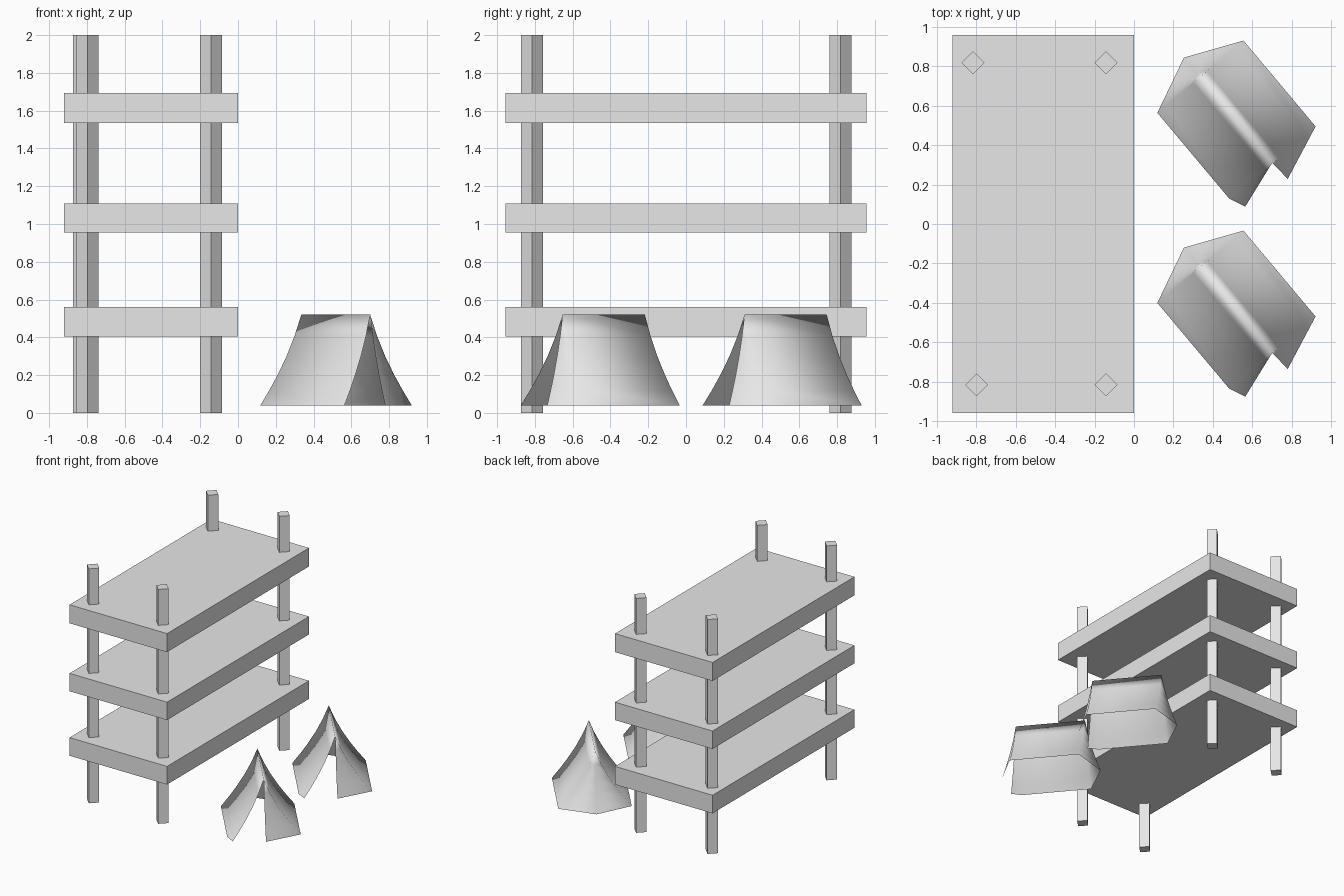
import bpy, bmesh
from math import radians
from mathutils import Matrix, Vector

cube = bpy.data.objects.get("Cube")
if cube:
    bpy.data.objects.remove(cube, do_unlink=True)

grey = bpy.data.materials.new("plain grey")
grey.use_nodes = True
grey.diffuse_color = (0.8, 0.8, 0.8, 1)
grey.node_tree.nodes["Principled BSDF"].inputs["Base Color"].default_value = (0.8, 0.8, 0.8, 1)


def add_object(name, bm):
    mesh = bpy.data.meshes.new(name)
    bm.to_mesh(mesh)
    bm.free()
    mesh.materials.append(grey)
    obj = bpy.data.objects.new(name, mesh)
    bpy.context.collection.objects.link(obj)
    return obj


def box(name, centre, size, turn=0):
    bm = bmesh.new()
    bmesh.ops.create_cube(bm, size=1)
    bmesh.ops.scale(bm, vec=size, verts=bm.verts)
    bmesh.ops.rotate(bm, matrix=Matrix.Rotation(radians(turn), 3, "Z"), verts=bm.verts)
    bmesh.ops.translate(bm, vec=centre, verts=bm.verts)
    return add_object(name, bm)


# Three thick shelves
for name, low, high in (("lower_shelf", 0.405, 0.56),
                        ("middle_shelf", 0.955, 1.108),
                        ("upper_shelf", 1.535, 1.693)):
    box(name, (-0.46, 0, (low + high) / 2), (0.92, 1.913, high - low))

# Four square posts, turned corner-on
for name, x, y in (("front_right_post", -0.797, -0.815),
                   ("back_right_post", -0.816, 0.817),
                   ("front_left_post", -0.142, -0.815),
                   ("back_left_post", -0.142, 0.817)):
    box(name, (x, y, 1), (0.082, 0.082, 2), 45)

# Tent sheet: foot outline as offsets from the ridge ends, open at the front.
# Each entry is (ridge position, offset along, offset across).
RIDGE = 0.568
OUTLINE = ((RIDGE, 0.082, -0.247), (RIDGE, 0, -0.283), (0, 0, -0.283),
           (0, -0.128, 0), (0, 0, 0.287), (RIDGE, 0, 0.287), (RIDGE, 0.113, 0.008))
# Sagging slope: (spread, height)
SLOPE = ((0, 0.52), (0.16, 0.41), (0.36, 0.3), (0.58, 0.2), (0.78, 0.12), (1, 0.04))


def tent(name, x, y):
    bm = bmesh.new()
    rings = [[bm.verts.new((ridge + along * f, across * f, z))
              for ridge, along, across in OUTLINE] for f, z in SLOPE]
    for top, bottom in zip(rings, rings[1:]):
        for i in range(len(OUTLINE) - 1):
            bm.faces.new((bottom[i], top[i], top[i + 1], bottom[i + 1]))
    bmesh.ops.remove_doubles(bm, verts=bm.verts, dist=0.0005)
    for face in bm.faces:
        face.smooth = True
    bmesh.ops.rotate(bm, matrix=Matrix.Rotation(radians(-50), 3, "Z"), verts=bm.verts)
    bmesh.ops.translate(bm, vec=Vector((x, y, 0)), verts=bm.verts)
    return add_object(name, bm)


tent("back_tent", 0.335, 0.745)
tent("front_tent", 0.335, -0.218)
